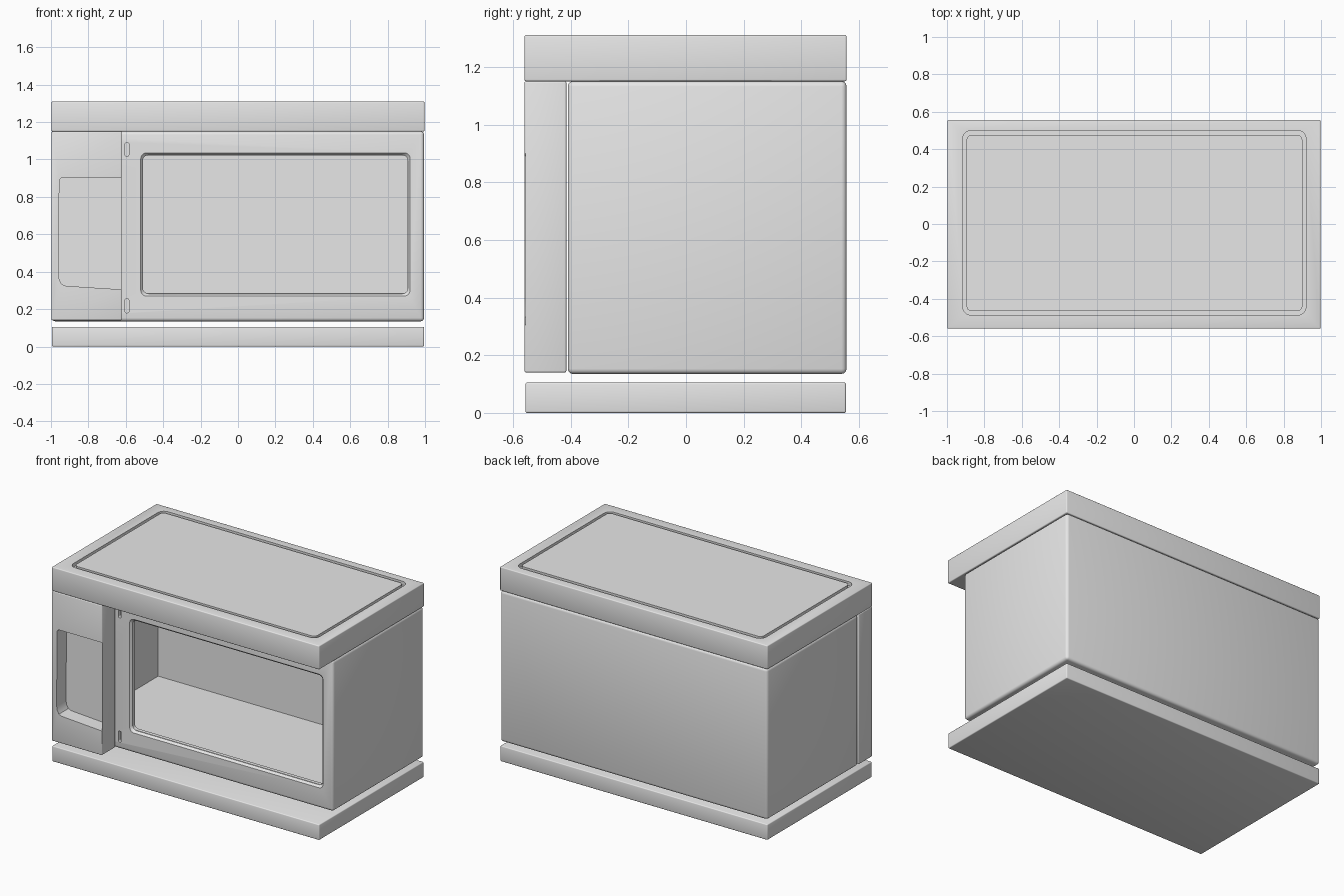
import bpy, bmesh, math

old = bpy.data.objects.get("Cube")
if old:
    bpy.data.objects.remove(old, do_unlink=True)

GREY = bpy.data.materials.new("light_grey")
GREY.diffuse_color = (0.8, 0.8, 0.8, 1)
GREY.use_nodes = True
GREY.node_tree.nodes["Principled BSDF"].inputs["Base Color"].default_value = (0.8, 0.8, 0.8, 1)


def rounded_rect(x0, x1, y0, y1, r, n=5):
    """Counter-clockwise outline of a rectangle with rounded corners."""
    pts = []
    for cx, cy, a in ((x1 - r, y1 - r, 0), (x0 + r, y1 - r, 90),
                      (x0 + r, y0 + r, 180), (x1 - r, y0 + r, 270)):
        for i in range(n + 1):
            t = math.radians(a + 90 * i / n)
            pts.append((cx + r * math.cos(t), cy + r * math.sin(t)))
    return pts


def loft(name, rings):
    """Closed solid through rings of 3D points that have equal counts."""
    bm = bmesh.new()
    loops = [[bm.verts.new(p) for p in ring] for ring in rings]
    for a, b in zip(loops, loops[1:]):
        for i in range(len(a)):
            j = (i + 1) % len(a)
            bm.faces.new((a[i], a[j], b[j], b[i]))
    bm.faces.new(loops[0])
    bm.faces.new(loops[-1])
    bmesh.ops.recalc_face_normals(bm, faces=bm.faces)
    mesh = bpy.data.meshes.new(name)
    bm.to_mesh(mesh)
    bm.free()
    mesh.materials.append(GREY)
    ob = bpy.data.objects.new(name, mesh)
    bpy.context.collection.objects.link(ob)
    return ob


def along_y(name, outline, y0, y1):
    return loft(name, [[(x, y, z) for x, z in outline] for y in (y0, y1)])


def box(name, x, y, z, bevel=0.0):
    corners = [(x[0], y[0]), (x[1], y[0]), (x[1], y[1]), (x[0], y[1])]
    ob = loft(name, [[(a, b, h) for a, b in corners] for h in z])
    if bevel:
        mod = ob.modifiers.new("bevel", "BEVEL")
        mod.width, mod.segments = bevel, 3
    return ob


def cut(target, cutter):
    cutter.hide_render = True
    cutter.hide_viewport = True
    mod = target.modifiers.new("cut", "BOOLEAN")
    mod.operation, mod.solver, mod.object = "DIFFERENCE", "EXACT", cutter


def finish(ob):
    """Apply the modifiers and smooth the rounded edges."""
    bpy.context.view_layer.update()
    dg = bpy.context.evaluated_depsgraph_get()
    mesh = bpy.data.meshes.new_from_object(ob.evaluated_get(dg))
    cutters = [m.object for m in ob.modifiers if m.type == "BOOLEAN"]
    ob.modifiers.clear()
    ob.data = mesh
    for c in cutters:
        bpy.data.objects.remove(c, do_unlink=True)
    bpy.ops.object.select_all(action="DESELECT")
    ob.select_set(True)
    bpy.context.view_layer.objects.active = ob
    bpy.ops.object.shade_smooth_by_angle(angle=math.radians(35))


# Base slab
base = box("base_slab", (-0.995, 0.995), (-0.557, 0.555), (0, 0.105), 0.006)

# Hollow oven body with a window in its front
body = box("oven_body", (-0.995, 0.995), (-0.41, 0.557), (0.135, 1.15), 0.018)
cut(body, box("cavity_cutter", (-0.955, 0.955), (-0.37, 0.515), (0.175, 1.11)))
cut(body, along_y("window_cutter", rounded_rect(-0.508, 0.907, 0.285, 1.022, 0.025), -0.5, -0.3))
rim = [rounded_rect(-0.52 - e, 0.92 + e, 0.27 - e, 1.035 + e, 0.03) for e in (0.004, 0, -0.012)]
cut(body, loft("rim_cutter", [[(x, y, z) for x, z in ring]
                              for ring, y in zip(rim, (-0.42, -0.41, -0.395))]))
# Latch slots beside the window
for z0, z1 in ((0.18, 0.255), (1.017, 1.09)):
    cut(body, along_y("slot_cutter", rounded_rect(-0.605, -0.583, z0, z1, 0.01), -0.45, -0.385))

# Control panel with a deep recess
panel = box("control_panel", (-0.997, -0.622), (-0.56, -0.415), (0.14, 1.15), 0.006)
recess = [(-0.623, 0.9), (-0.945, 0.9), (-0.955, 0.89), (-0.96, 0.39),
          (-0.955, 0.355), (-0.942, 0.333), (-0.92, 0.324), (-0.623, 0.305)]
cut(panel, along_y("recess_cutter", recess, -0.6, -0.46))

# Top slab with a narrow groove around its upper face
top = box("top_slab", (-0.997, 0.997), (-0.56, 0.557), (1.15, 1.31), 0.006)
groove = box("groove_cutter", (-1, 1), (-1, 1), (1.28, 1.33))
bpy.data.objects.remove(groove, do_unlink=True)
outer = rounded_rect(-0.916, 0.92, -0.487, 0.5, 0.045)
inner = rounded_rect(-0.895, 0.9, -0.465, 0.475, 0.025)
pocket = loft("groove_cutter", [[(x, y, z) for x, y in outer] for z in (1.285, 1.35)])
cut(top, pocket)

# Raised plate that fills the middle of the groove
plate = loft("top_plate", [[(x, y, z) for x, y in inner] for z in (1.28, 1.31)])

for part in (base, body, panel, top, plate):
    finish(part)
